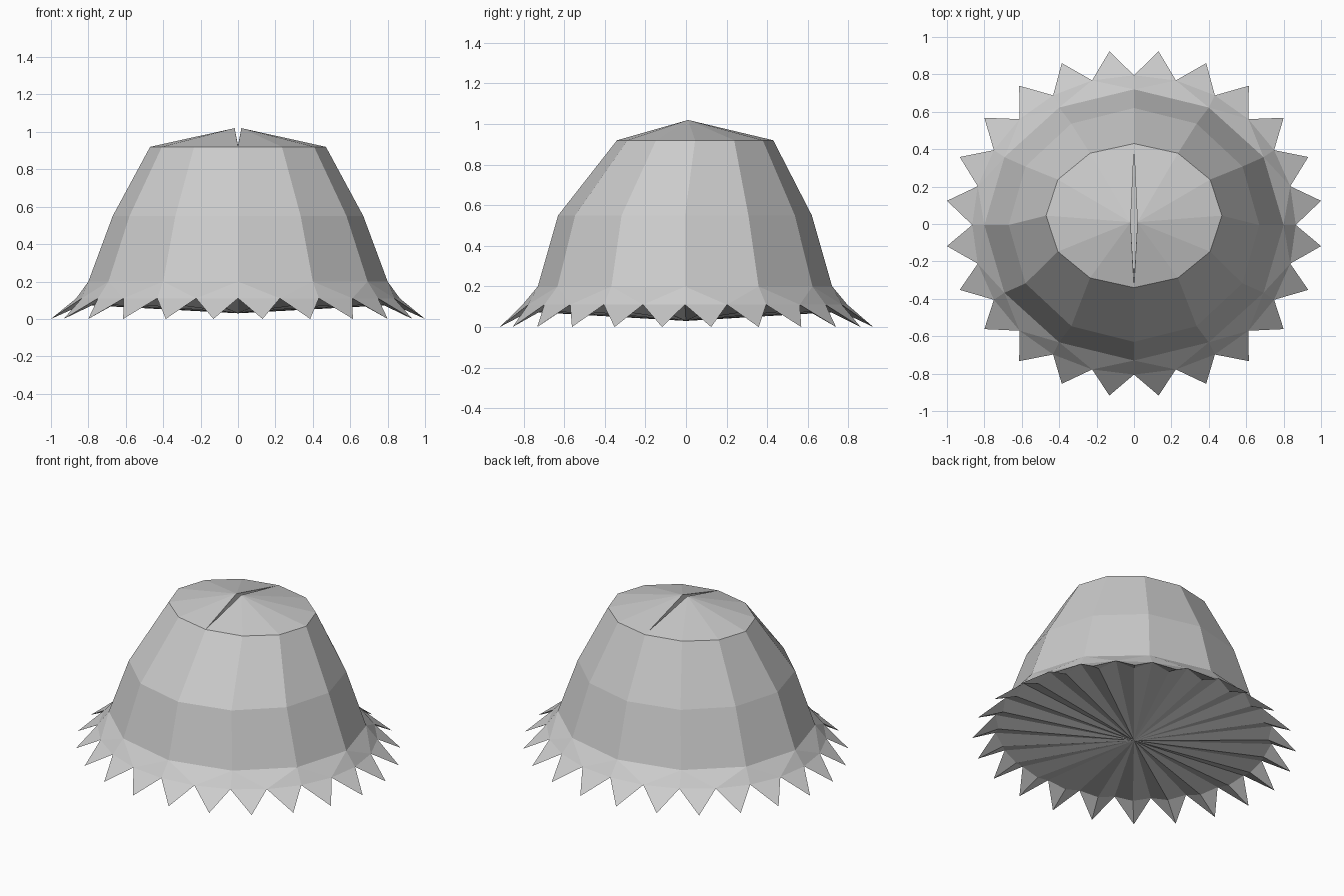
import bpy, bmesh
from math import cos, sin, tau

if "Cube" in bpy.data.objects:
    bpy.data.objects.remove(bpy.data.objects["Cube"])


def ring(bm, n, rx, ry, z, cy=0.0, phase=0.0):
    return [bm.verts.new((rx * cos(tau * (i + phase) / n),
                          cy + ry * sin(tau * (i + phase) / n), z)) for i in range(n)]


def finish(bm, name):
    bmesh.ops.recalc_face_normals(bm, faces=bm.faces[:])
    mesh = bpy.data.meshes.new(name)
    bm.to_mesh(mesh)
    bm.free()
    obj = bpy.data.objects.new(name, mesh)
    bpy.context.collection.objects.link(obj)
    return obj


# Body: twelve-sided tapering rings, flat top
bm = bmesh.new()
f = bm.faces.new
top = ring(bm, 12, 0.47, 0.385, 0.92, 0.045)
mid = ring(bm, 12, 0.67, 0.625, 0.55, -0.005)
low = ring(bm, 12, 0.80, 0.725, 0.20, -0.005)
for a, b in ((top, mid), (mid, low)):
    for i in range(12):
        j = (i + 1) % 12
        f((a[i], b[i], b[j], a[j]))
f(top)

# Jagged skirt: 24 notches and 24 pointed tips
notch = ring(bm, 24, 0.865, 0.80, 0.11, -0.005)
tip = ring(bm, 24, 1.0086, 0.928, 0.0, 0.003, 0.5)
under = ring(bm, 24, 0.84, 0.775, 0.075, -0.005, 0.5)
base = bm.verts.new((0, 0, 0.03))
for i in range(12):
    j = (i + 1) % 12
    n0, n1, n2 = notch[2 * i], notch[2 * i + 1], notch[(2 * i + 2) % 24]
    f((low[i], n0, n1))
    f((low[i], n1, low[j]))
    f((low[j], n1, n2))
for i in range(24):
    j = (i + 1) % 24
    f((notch[i], tip[i], notch[j]))
    # ridged underside of each tip and shallow cone of the base
    f((notch[i], under[i], tip[i]))
    f((under[i], notch[j], tip[i]))
    f((base, under[i], notch[i]))
    f((base, notch[j], under[i]))
finish(bm, "body_with_jagged_skirt")

# Cap: low cone split by a narrow tapering slot
bm = bmesh.new()
f = bm.faces.new
rim = ring(bm, 12, 0.47, 0.385, 0.92, 0.045)
back = bm.verts.new((0, 0.40, 0.927))
front = bm.verts.new((0, -0.31, 0.927))
for side, arc in ((-1, rim[3:10]), (1, rim[9:] + rim[:4])):
    peak = bm.verts.new((side * 0.018, 0.01, 1.02))
    foot = bm.verts.new((side * 0.018, 0.01, 0.921))
    for a, b in zip(arc, arc[1:]):
        f((peak, a, b))
    first, last = (back, front) if side < 0 else (front, back)
    f((peak, first, arc[0]))
    f((peak, arc[-1], last))
    f((peak, foot, first))
    f((peak, last, foot))
finish(bm, "slotted_cap")
